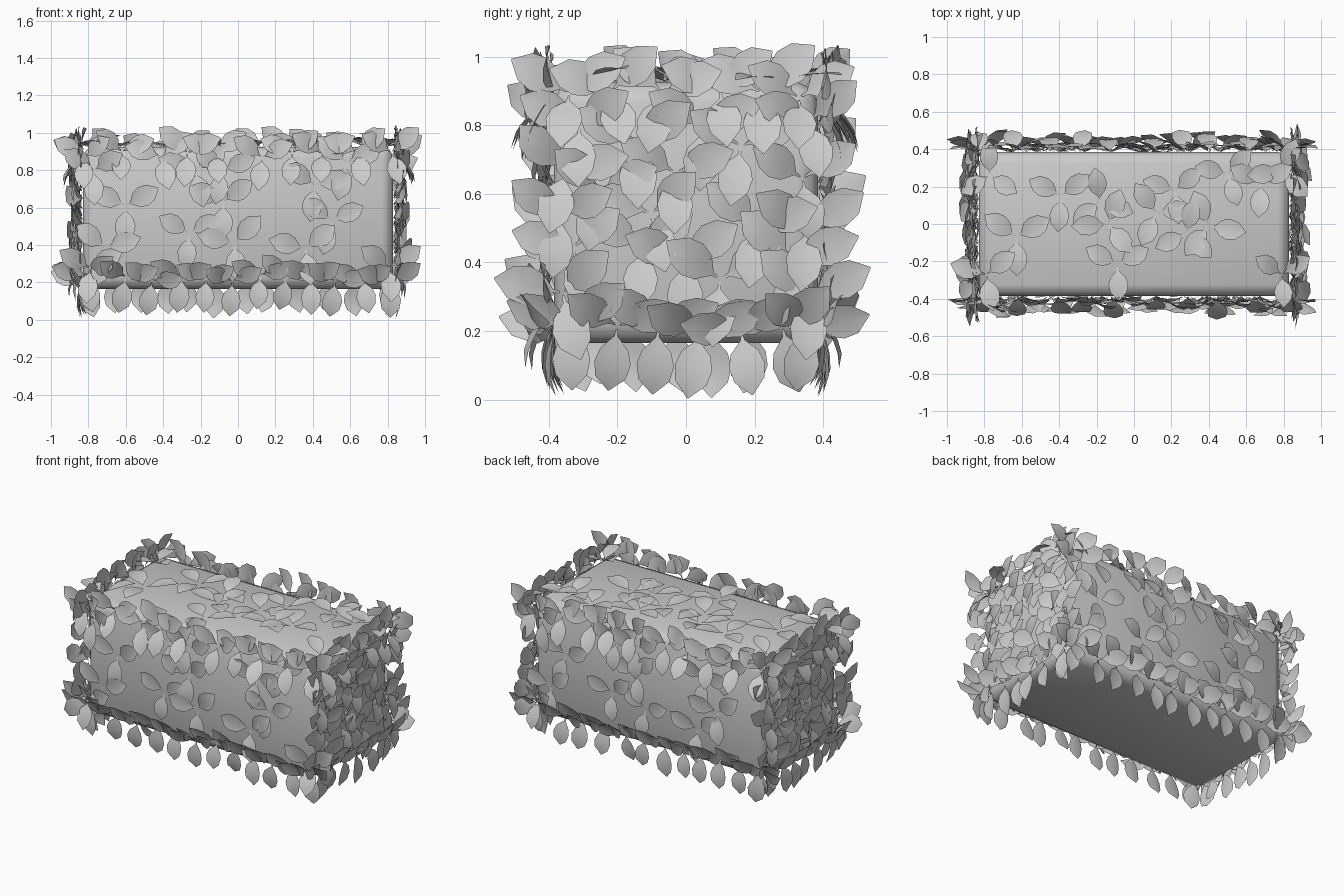
import bpy, bmesh, random
from math import radians, sin, cos
from mathutils import Vector, Matrix

if "Cube" in bpy.data.objects:
    bpy.data.objects.remove(bpy.data.objects["Cube"])
random.seed(11)

HALF = Vector((0.83, 0.385, 0.38))
MID = Vector((0, 0, 0.545))

# Solid inner block of the hedge, softly rounded
bpy.ops.mesh.primitive_cube_add(size=1, location=MID)
core = bpy.context.object
core.name = "hedge_core"
core.scale = HALF * 2
bpy.ops.object.transform_apply(location=False, rotation=False, scale=True)
bev = core.modifiers.new("rounded_edges", 'BEVEL')
bev.width, bev.segments = 0.06, 2
bpy.ops.object.modifier_apply(modifier=bev.name)
bpy.ops.object.shade_smooth()

# Leaf outline: (distance from stem, half width, lift)
LEAF = [(0.0, 0.003, 0.0), (0.022, 0.006, 0.002), (0.06, 0.042, 0.008), (0.10, 0.054, 0.010),
        (0.145, 0.045, 0.008), (0.188, 0.002, -0.004)]
bm = bmesh.new()


def add_leaf(mat, size):
    rows = []
    for d, w, h in LEAF:
        rows.append([bm.verts.new(mat @ (Vector(c) * size)) for c in
                     ((-w, d, h + w * 0.15), (0, d, h), (w, d, h + w * 0.15))])
    for a, b in zip(rows, rows[1:]):
        for i in (0, 1):
            f = bm.faces.new((a[i], a[i + 1], b[i + 1], b[i]))
            f.smooth = True


def add_sprig(p, face_n, spin=0.0, tilts=(3, 14), edge_tilts=(8, 28)):
    """Three leaves spread at 120 degrees, tilted off the surface."""
    p, n = Vector(p), Vector(face_n)
    edge = False
    for i in range(3):   # near an edge the sprig leans towards it
        d = p[i] - MID[i]
        if not face_n[i] and HALF[i] - abs(d) < 0.085:
            lean = 0.15 if i < 2 else (0.22 if d > 0 else 0.35)
            n[i] += lean if d > 0 else -lean
            edge = True
    n.normalize()
    ref = Vector((0, 1, 0)) if face_n[2] else Vector((0, 0, 1))
    up = (ref - n * ref.dot(n)).normalized()
    right = up.cross(n)
    size = random.uniform(0.92, 1.06)
    for a in (-90, 30, 150):
        ang = radians(a + spin + random.uniform(-6, 6))
        tilt = radians(random.uniform(*(edge_tilts if edge else tilts)))
        flat = right * cos(ang) + up * sin(ang)
        y = flat * cos(tilt) + n * sin(tilt)
        z = n * cos(tilt) - flat * sin(tilt)
        m = Matrix((y.cross(z), y, z)).transposed().to_4x4()
        m.translation = p + flat * 0.008 + n * 0.002
        add_leaf(m, size)


# Sprigs on the long face (x, z); the back repeats it turned half round
face = [(-.77, .80), (-.60, .61), (-.23, .80), (-.08, .80), (-.08, .63), (-.26, .46),
        (-.02, .41), (.41, .72), (.50, .53), (-.71, .38), (.36, .38), (.58, .84)]
face += [(x, .885) for x in (-.82, -.62, -.41, -.27, -.12, .13, .29, .45, .64, .82)]
face += [(x, .22) for x in (-.80, -.60, -.46, -.30, -.17, -.03, .12, .26, .39, .52, .67, .81)]
face += [(-.79, .27), (.81, .26)]
# Sprigs on the short face (y, z)
end = [(-.31, .80), (.16, .73), (-.25, .60), (-.03, .66), (.21, .51), (-.01, .40),
       (-.13, .45), (-.33, .44), (.34, .65), (.05, .80), (-.14, .74), (.31, .40),
       (.10, .34), (-.10, .53), (-.35, .68), (.36, .80), (.35, .50), (-.36, .54)]
end += [(y, .89) for y in (-.34, -.22, -.07, .10, .22, .33)]
end += [(y, .215) for y in (-.33, -.20, -.08, .04, .16, .28, .35)]
end += [(-.36, .31), (.36, .31)]
for s in (1, -1):
    for u, v in face:
        v += random.uniform(-.02, .02) if v > .84 or v < .3 else 0
        add_sprig((s * u, -s * HALF.y, v), (0, -s, 0), random.uniform(-12, 12))
    for u, v in end:
        v += random.uniform(-.015, .015)
        add_sprig((s * HALF.x, s * u, v), (s, 0, 0), random.uniform(-14, 14), (6, 24), (6, 26))

# Sprigs on the top (x, y)
for u, v, spin in [(-.39, .15, 0), (-.18, .12, 70), (-.63, -.07, 0), (-.14, .0, 35),
                   (-.09, -.22, 0), (.28, -.05, 50), (.40, -.01, -35), (.22, .18, 10),
                   (.68, .22, 0), (.50, .27, 20), (.12, .06, -20), (-.77, .26, 60),
                   (-.79, -.27, 10), (.79, .28, 40), (.79, -.27, 0)]:
    add_sprig((u, v, MID.z + HALF.z), (0, 0, 1), spin, (3, 14), (5, 22))

# Let the lowest leaf tips touch the ground
for v in bm.verts:
    v.co.z = max(v.co.z, 0.0)
mesh = bpy.data.meshes.new("leaves")
bm.to_mesh(mesh)
bm.free()
leaves = bpy.data.objects.new("leaves", mesh)
bpy.context.collection.objects.link(leaves)
